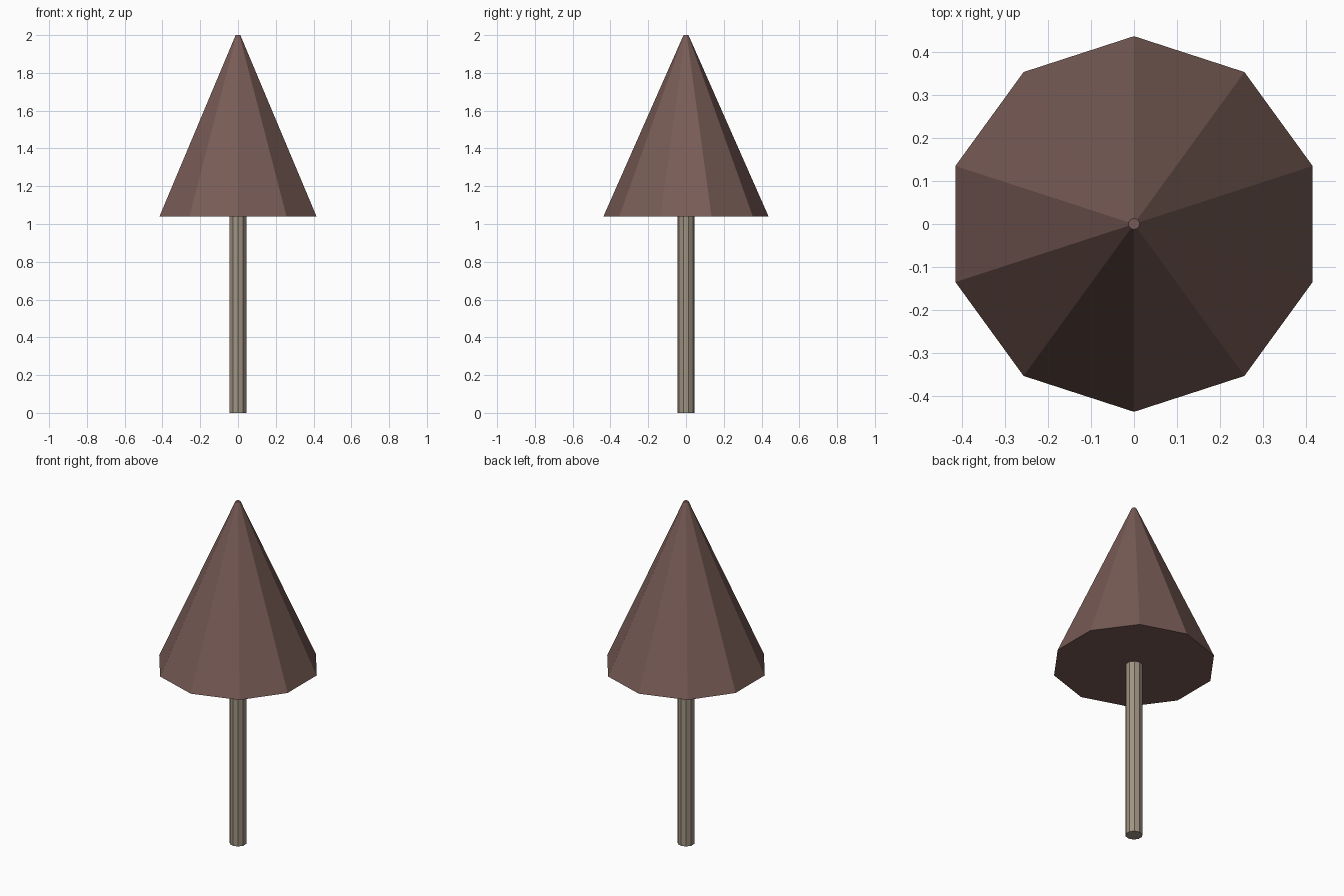
import bpy
import math

if "Cube" in bpy.data.objects:
    bpy.data.objects.remove(bpy.data.objects["Cube"])


def material(name, rgb):
    m = bpy.data.materials.new(name)
    m.diffuse_color = (*rgb, 1.0)
    m.use_nodes = True
    m.node_tree.nodes["Principled BSDF"].inputs["Base Color"].default_value = m.diffuse_color
    return m


def tapered(name, sides, r_bottom, r_top, z0, z1, mat):
    """Flat-shaded closed frustum with a corner pointing to +y."""
    bpy.ops.mesh.primitive_cone_add(vertices=sides, radius1=r_bottom, radius2=r_top,
                                    depth=z1 - z0, location=(0, 0, (z0 + z1) / 2))
    ob = bpy.context.object
    ob.name = name
    # Turn the first corner exactly onto the y axis
    v = ob.data.vertices[0].co
    ob.rotation_euler.z = math.pi / 2 - math.atan2(v.y, v.x)
    ob.data.materials.append(mat)
    return ob


brown = material("dark brown", (0.188, 0.107, 0.093))
tan = material("grey tan", (0.352, 0.292, 0.223))

# Pole, ending just inside the canopy
tapered("pole", 10, 0.046, 0.046, 0.0, 1.06, tan)

# Closed conical canopy with a tiny flat tip
tapered("canopy", 10, 0.437, 0.013, 1.04, 2.0, brown)
